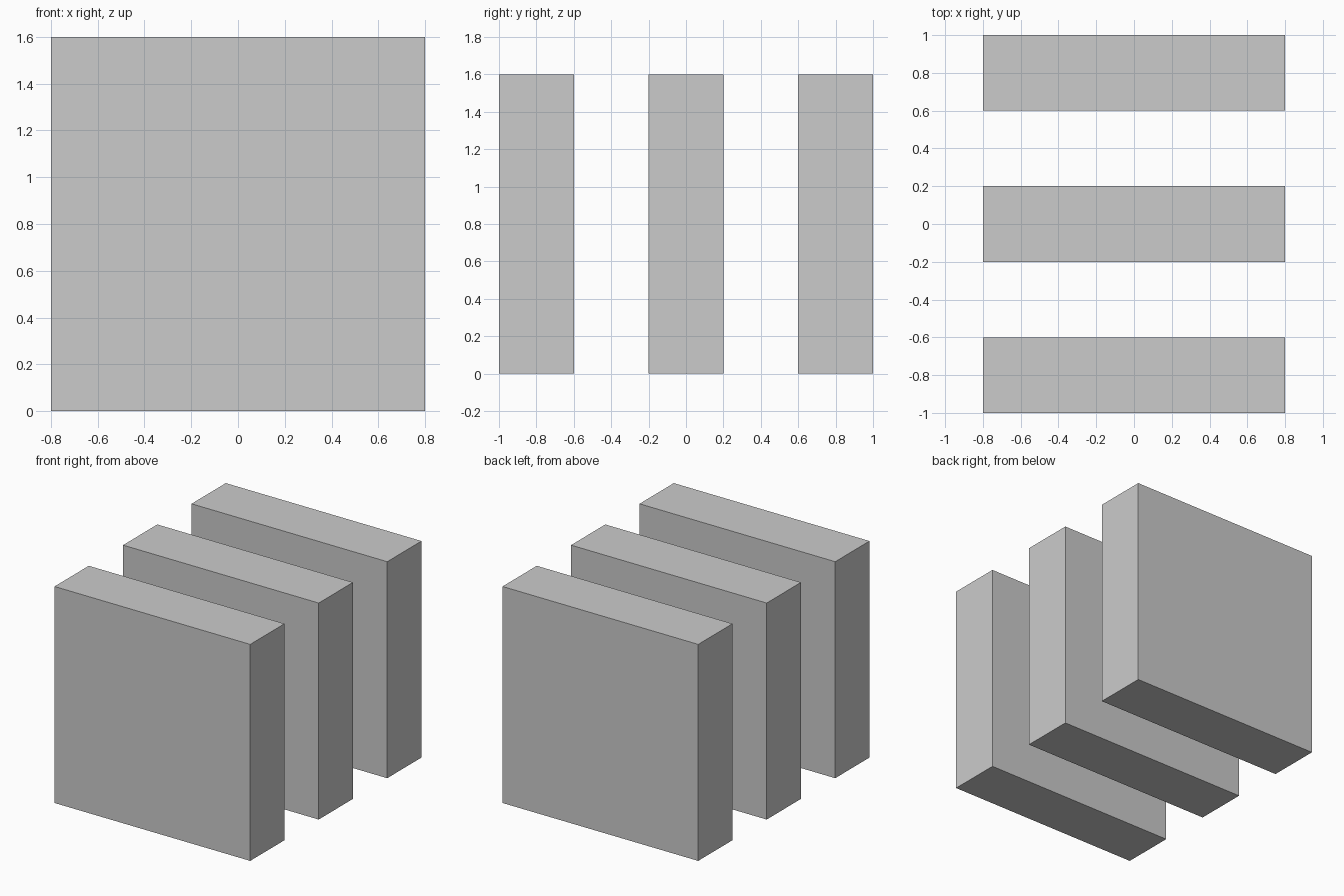
import bpy

if "Cube" in bpy.data.objects:
    bpy.data.objects.remove(bpy.data.objects["Cube"])

WIDTH, THICKNESS, HEIGHT = 1.6, 0.4, 1.6
SPACING = 0.8


def add_slab(name, y):
    bpy.ops.mesh.primitive_cube_add(size=1, location=(0, y, HEIGHT / 2))
    slab = bpy.context.object
    slab.name = name
    slab.scale = (WIDTH, THICKNESS, HEIGHT)
    bpy.ops.object.transform_apply(location=False, rotation=False, scale=True)


# Three identical upright slabs, evenly spaced front to back
for i, name in enumerate(("front_slab", "middle_slab", "back_slab")):
    add_slab(name, (i - 1) * SPACING)
